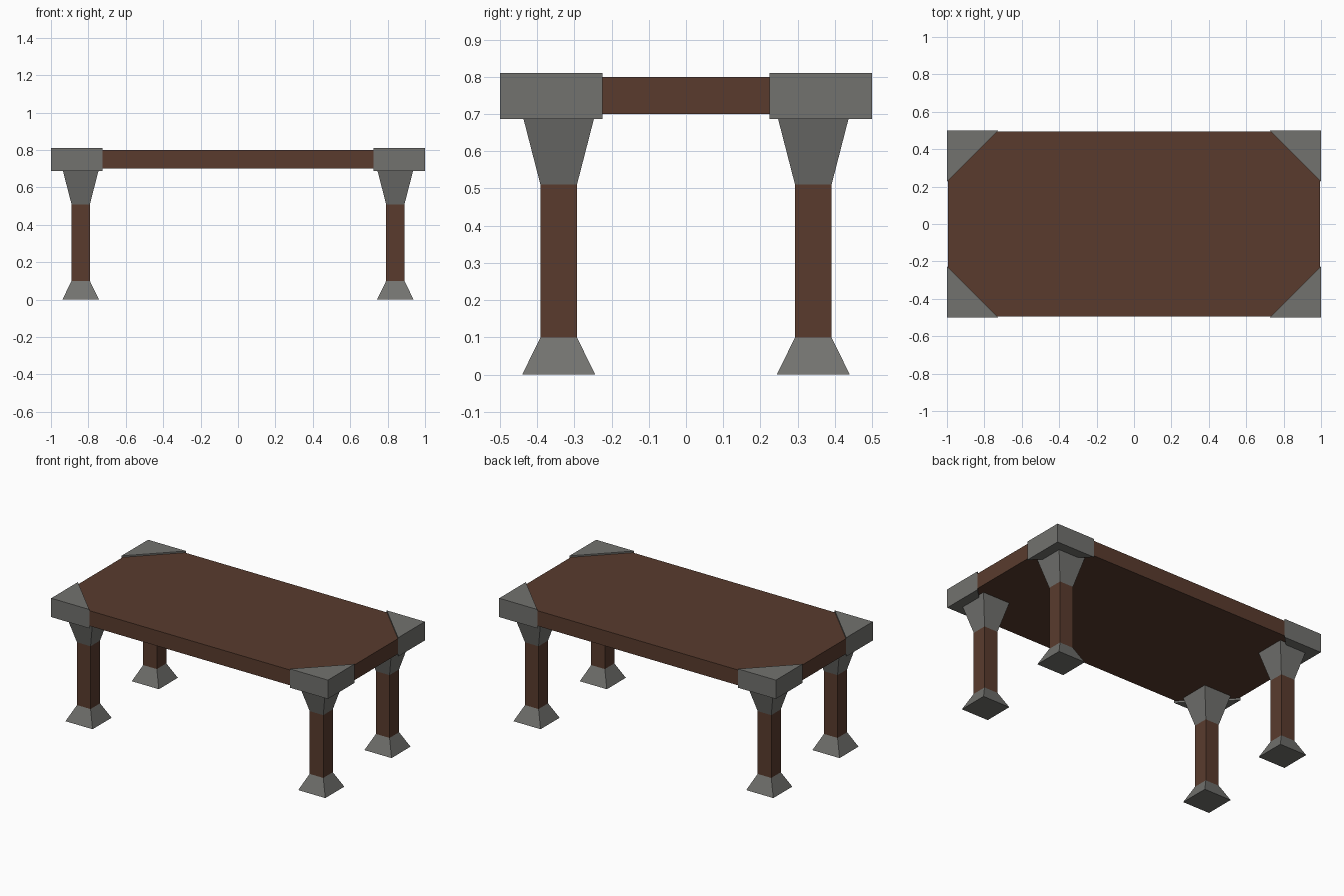
import bpy, bmesh

if "Cube" in bpy.data.objects:
    bpy.data.objects.remove(bpy.data.objects["Cube"])


def material(name, rgb):
    m = bpy.data.materials.new(name)
    m.diffuse_color = (*rgb, 1)
    m.use_nodes = True
    m.node_tree.nodes["Principled BSDF"].inputs["Base Color"].default_value = m.diffuse_color
    return m


WOOD = material("dark_wood", (0.1, 0.044, 0.027))
METAL = material("grey_metal", (0.168, 0.168, 0.158))


def loft(name, mat, bottom, top, z0, z1):
    """Closed solid between two matching outlines at heights z0 and z1."""
    bm = bmesh.new()
    a = [bm.verts.new((x, y, z0)) for x, y in bottom]
    b = [bm.verts.new((x, y, z1)) for x, y in top]
    n = len(a)
    bm.faces.new(a)
    bm.faces.new(b)
    for i in range(n):
        j = (i + 1) % n
        bm.faces.new((a[i], a[j], b[j], b[i]))
    bmesh.ops.recalc_face_normals(bm, faces=bm.faces)
    me = bpy.data.meshes.new(name)
    bm.to_mesh(me)
    bm.free()
    me.materials.append(mat)
    ob = bpy.data.objects.new(name, me)
    bpy.context.collection.objects.link(ob)
    return ob


def rect(cx, cy, hx, hy):
    return [(cx + sx * hx, cy + sy * hy)
            for sx, sy in ((-1, -1), (1, -1), (1, 1), (-1, 1))]


# Wooden slab
slab = rect(0, 0, 0.994, 0.495)
loft("table_top", WOOD, slab, slab, 0.70, 0.80)

THIN, WIDE = 0.049, 0.098
for sx, x_name in ((-1, "left"), (1, "right")):
    for sy, y_name in ((-1, "front"), (1, "back")):
        tag = f"{y_name}_{x_name}"
        cx, cy = sx * 0.841, sy * 0.342
        thin, wide = rect(cx, cy, THIN, THIN), rect(cx, cy, WIDE, WIDE)
        # Leg: flared foot, wooden post, flared bracket
        loft(f"foot_{tag}", METAL, wide, thin, 0.0, 0.10)
        loft(f"leg_{tag}", WOOD, thin, thin, 0.10, 0.51)
        loft(f"leg_bracket_{tag}", METAL, thin, wide, 0.51, 0.70)
        # Triangular cap wrapping the slab corner
        tri = [(sx * 1.0, sy * 0.5), (sx * 0.725, sy * 0.5), (sx * 1.0, sy * 0.225)]
        loft(f"corner_cap_{tag}", METAL, tri, tri, 0.687, 0.81)
